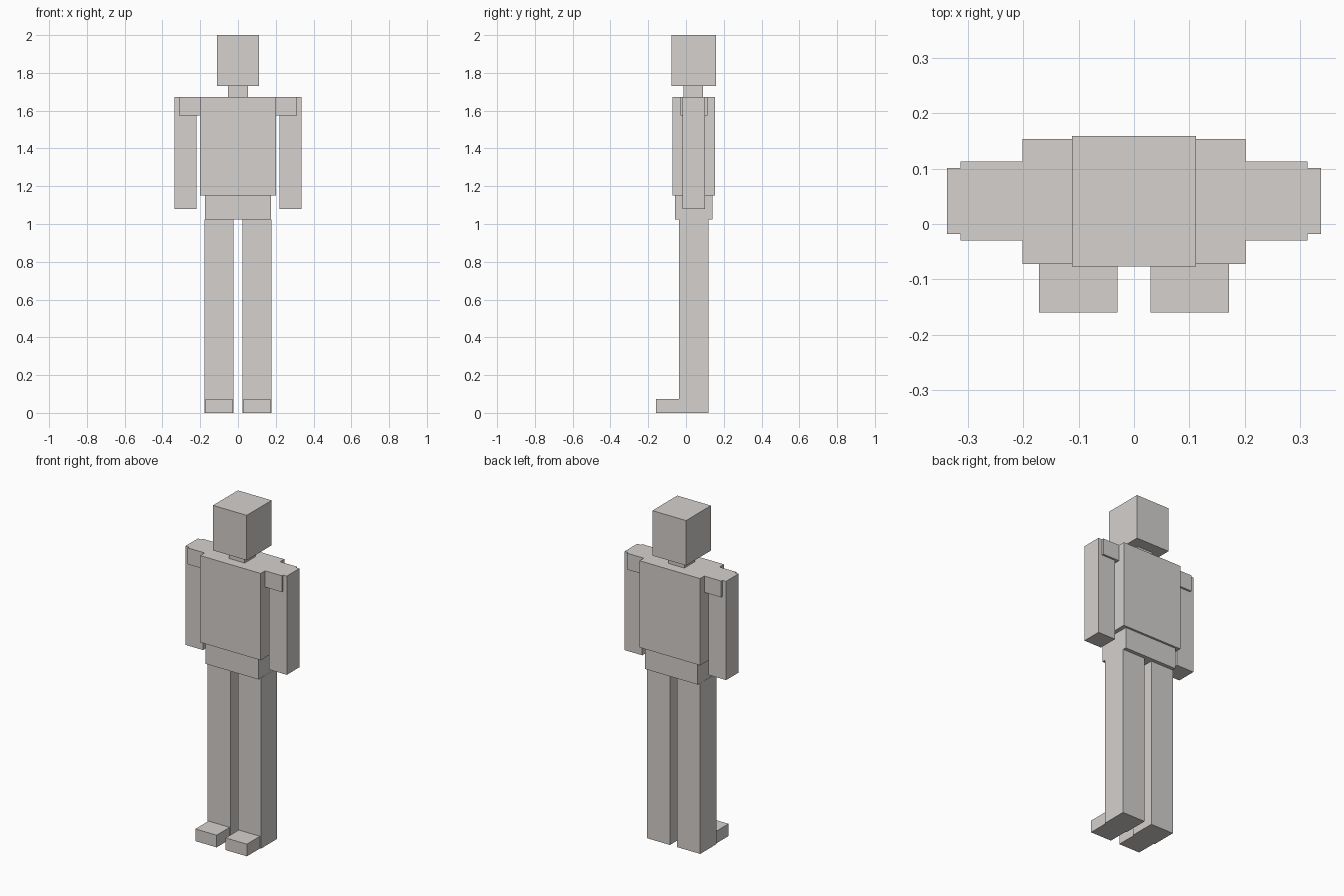
import bpy

if "Cube" in bpy.data.objects:
    bpy.data.objects.remove(bpy.data.objects["Cube"])

grey = bpy.data.materials.new("light_warm_grey")
grey.diffuse_color = (0.66, 0.635, 0.615, 1)
grey.use_nodes = True
grey.node_tree.nodes["Principled BSDF"].inputs["Base Color"].default_value = grey.diffuse_color


def box(name, x, y, z):
    """Box spanning the given (min, max) ranges."""
    spans = (x, y, z)
    bpy.ops.mesh.primitive_cube_add(size=1, location=[(a + b) / 2 for a, b in spans])
    ob = bpy.context.object
    ob.name = name
    ob.scale = [b - a for a, b in spans]
    bpy.ops.object.transform_apply(location=False, rotation=False, scale=True)
    ob.data.materials.append(grey)
    return ob


def pair(name, x, y, z):
    """Matching boxes on both sides of the body."""
    box(name + "_right", x, y, z)
    box(name + "_left", (-x[1], -x[0]), y, z)


# Head, neck and trunk
box("head", (-0.112, 0.112), (-0.077, 0.159), (1.73, 2.0))
box("neck", (-0.053, 0.053), (-0.012, 0.091), (1.673, 1.73))
box("torso", (-0.201, 0.201), (-0.072, 0.153), (1.152, 1.673))
box("pelvis", (-0.176, 0.176), (-0.059, 0.14), (1.025, 1.152))

# Limbs
pair("shoulder", (0.201, 0.313), (-0.03, 0.113), (1.575, 1.673))
pair("arm", (0.22, 0.337), (-0.018, 0.101), (1.08, 1.673))
pair("leg", (0.024, 0.177), (-0.036, 0.118), (0.0, 1.025))
pair("foot", (0.03, 0.171), (-0.16, -0.036), (0.0, 0.073))
